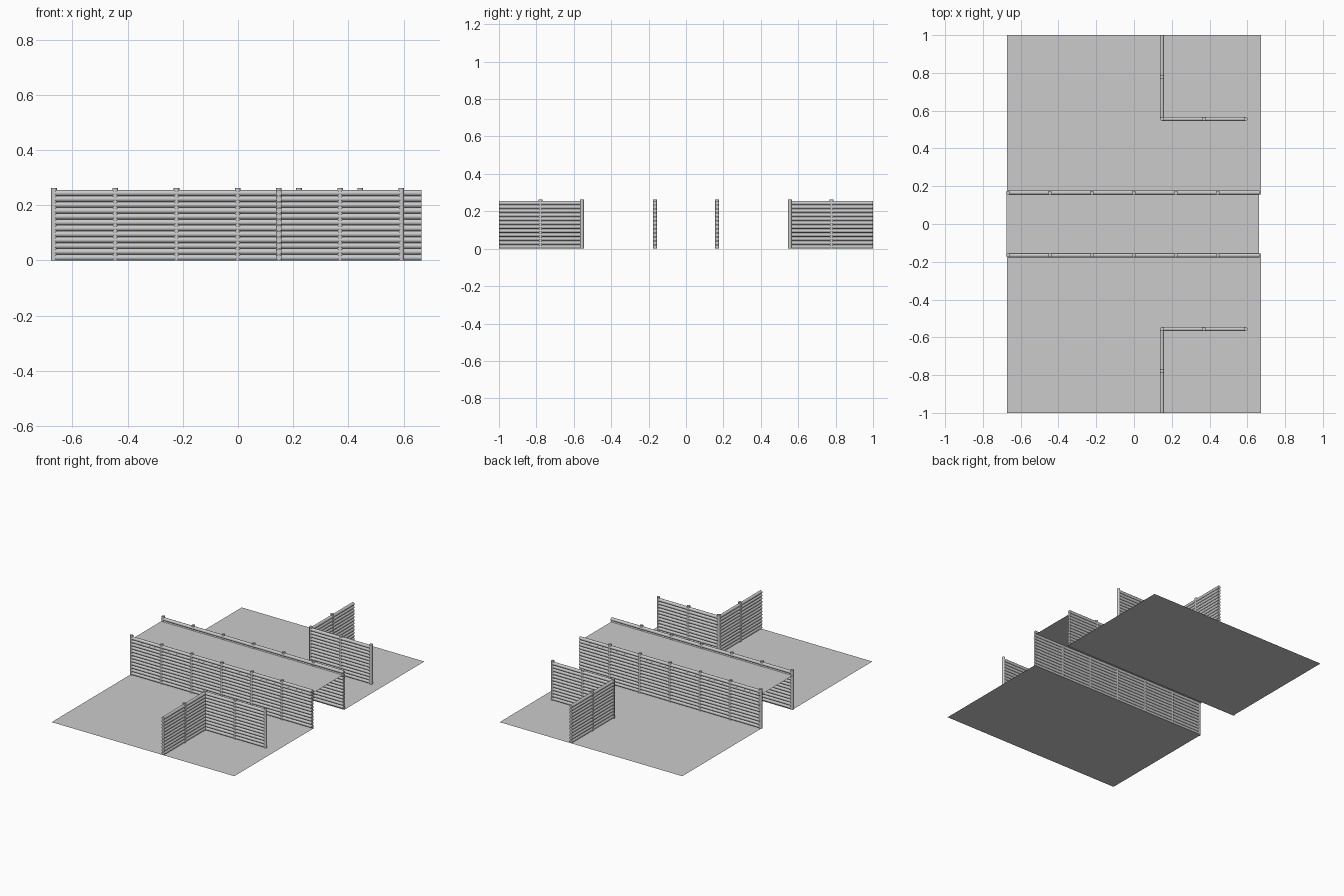
import bpy, bmesh, math
from mathutils import Matrix, Vector

if "Cube" in bpy.data.objects:
    bpy.data.objects.remove(bpy.data.objects["Cube"])

LOGS = 12
WALL_H = 0.255
LOG_R = WALL_H / LOGS / 2
POST_R = 0.0102
POST_H = 0.263
SPAN = 0.222


def finish(bm, name):
    mesh = bpy.data.meshes.new(name)
    bm.to_mesh(mesh)
    bm.free()
    obj = bpy.data.objects.new(name, mesh)
    bpy.context.collection.objects.link(obj)
    return obj


def smooth(obj):
    bpy.ops.object.select_all(action='DESELECT')
    obj.select_set(True)
    bpy.context.view_layer.objects.active = obj
    bpy.ops.object.shade_smooth_by_angle(angle=math.radians(40))


def rod(bm, a, b, r):
    a, b = Vector(a), Vector(b)
    d = b - a
    rot = Vector((0, 0, 1)).rotation_difference(d.normalized()).to_matrix().to_4x4()
    bmesh.ops.create_cone(bm, cap_ends=True, segments=12, radius1=r, radius2=r,
                          depth=d.length, matrix=Matrix.Translation((a + b) / 2) @ rot)


def log_wall(name, start, direction, spans, post_ids):
    """Stacked horizontal logs from start, with a post at each listed span."""
    s, d = Vector((*start, 0)), Vector((*direction, 0))
    end = s + d * SPAN * spans
    bm = bmesh.new()
    for i in range(LOGS):
        z = Vector((0, 0, LOG_R * (2 * i + 1)))
        rod(bm, s + z, end + z, LOG_R)
    smooth(finish(bm, name + "_logs"))
    bm = bmesh.new()
    for i in post_ids:
        p = s + d * SPAN * i
        rod(bm, p, p + Vector((0, 0, POST_H)), POST_R)
    smooth(finish(bm, name + "_posts"))


def sheet(name, x0, x1, y0, y1, z):
    bm = bmesh.new()
    corners = [(x0, y0), (x1, y0), (x1, y1), (x0, y1)]
    bm.faces.new([bm.verts.new((x, y, z)) for x, y in corners])
    finish(bm, name)


for side, tag in ((-1, "front"), (1, "back")):
    # ground on either side of the central walkway
    y0, y1 = sorted((side * 0.157, side * 1.0))
    sheet(tag + "_ground", -0.673, 0.673, y0, y1, 0.0)
    # long retaining wall
    log_wall(tag + "_long_wall", (-0.667, side * 0.166), (1, 0), 6, range(6))
    # L-shaped fence
    corner = (0.148, side * 0.556)
    log_wall(tag + "_fence_along", corner, (1, 0), 2, range(3))
    log_wall(tag + "_fence_across", corner, (0, side), 2, (1,))

# raised walkway between the long walls
sheet("walkway_deck", -0.676, 0.662, -0.175, 0.175, 0.229)
